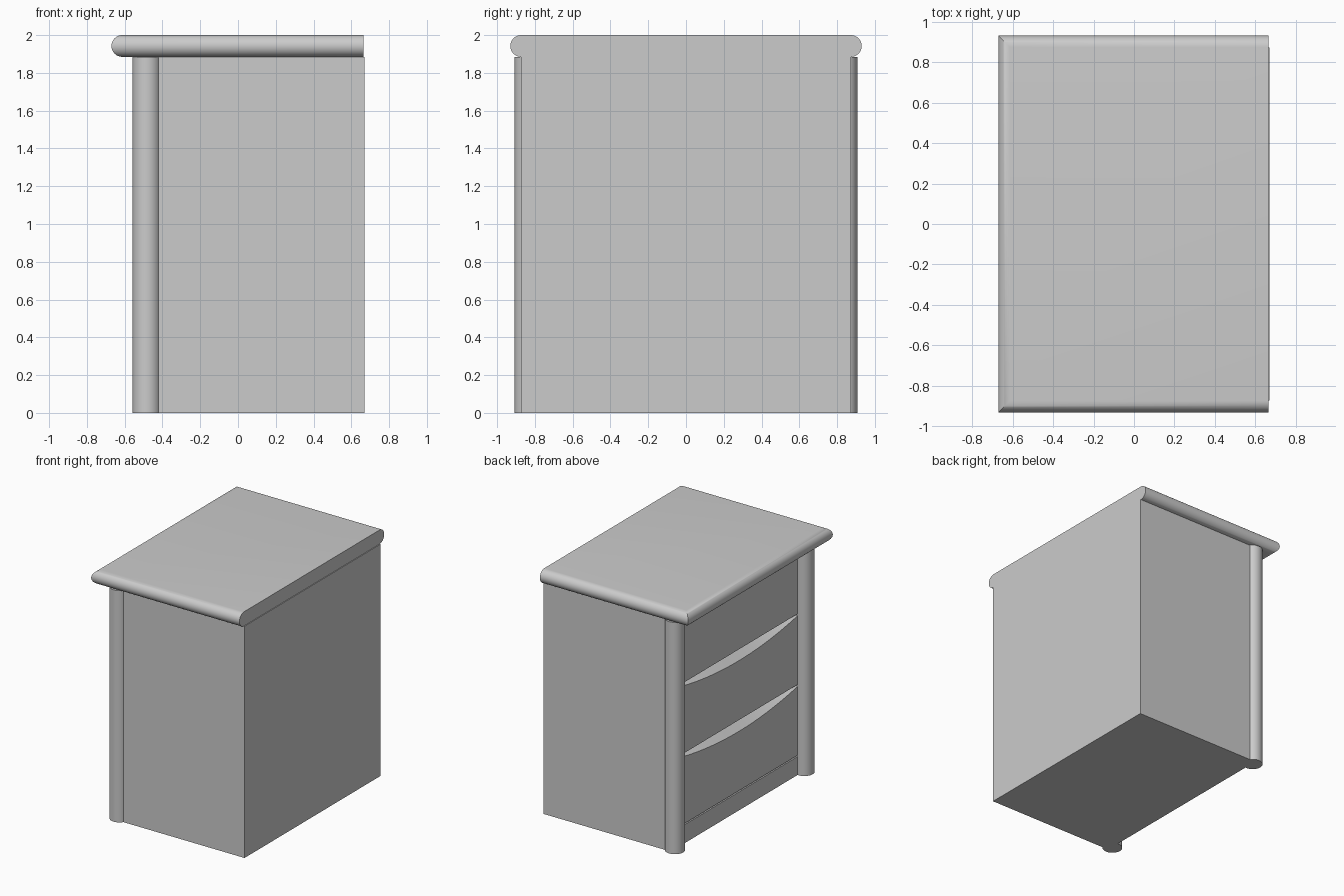
import bpy, bmesh, math

if "Cube" in bpy.data.objects:
    bpy.data.objects.remove(bpy.data.objects["Cube"])

grey = bpy.data.materials.new("plain grey")
grey.diffuse_color = (0.6, 0.6, 0.6, 1.0)
grey.use_nodes = True
grey.node_tree.nodes["Principled BSDF"].inputs["Base Color"].default_value = grey.diffuse_color


def finish(name, bm, smooth=False):
    bmesh.ops.recalc_face_normals(bm, faces=bm.faces)
    me = bpy.data.meshes.new(name)
    bm.to_mesh(me)
    bm.free()
    me.materials.append(grey)
    ob = bpy.data.objects.new(name, me)
    bpy.context.collection.objects.link(ob)
    if smooth:
        bpy.ops.object.select_all(action='DESELECT')
        bpy.context.view_layer.objects.active = ob
        ob.select_set(True)
        bpy.ops.object.shade_smooth_by_angle(angle=math.radians(35))
    return ob


def loft(name, rings, smooth=False):
    """Skin a stack of equal closed rings and cap both ends."""
    bm = bmesh.new()
    vs = [[bm.verts.new(p) for p in ring] for ring in rings]
    n = len(vs[0])
    for a, b in zip(vs, vs[1:]):
        for i in range(n):
            j = (i + 1) % n
            bm.faces.new((a[i], a[j], b[j], b[i]))
    bm.faces.new(vs[0])
    bm.faces.new(vs[-1])
    return finish(name, bm, smooth)


def box(name, x0, x1, y0, y1, z0, z1):
    ring = [(x0, y0), (x1, y0), (x1, y1), (x0, y1)]
    return loft(name, [[(x, y, z) for x, y in ring] for z in (z0, z1)])


FRONT, INNER, BACK = -0.474, -0.37, 0.67
SIDE, OPEN, TOP = 0.873, 0.80, 1.885

# Cabinet body with side panels reaching forward to the posts
box("cabinet_body", INNER, BACK, -OPEN, OPEN, 0, TOP)
for s, tag in ((-1, "right"), (1, "left")):
    y0, y1 = sorted((s * OPEN, s * SIDE))
    box("side_panel_" + tag, -0.45, BACK, y0, y1, 0, TOP)

# Round corner posts
for s, tag in ((-1, "right"), (1, "left")):
    rings = [[(-0.483 + 0.075 * math.cos(t), s * 0.832 + 0.075 * math.sin(t), z)
              for t in (2 * math.pi * i / 48 for i in range(48))] for z in (0, TOP)]
    loft("corner_post_" + tag, rings, True)

# Plinth under the drawers
box("plinth", FRONT, INNER, -OPEN, OPEN, 0, 0.15)


# Drawer fronts: the top edge is scooped along an arc as a finger pull
def drawer(name, z0, z1):
    rings = []
    for i in range(33):
        y = -OPEN + 2 * OPEN * i / 32
        sag = 0.08 * max(0.0, 1 - (y / 0.77) ** 2) + 0.002
        rings.append([(FRONT, y, z0), (FRONT, y, z1 - sag),
                      (INNER, y, z1), (INNER, y, z0)])
    loft(name, rings, True)


for i, name in enumerate(("lower_drawer", "middle_drawer", "upper_drawer")):
    drawer(name, 0.16 + 0.575 * i, 0.725 + 0.575 * i)

# Top slab, rounded on three sides with mitred corners and a square rear end
R = 0.0575
rings = []
for i in range(21):
    a = -math.pi / 2 + math.pi * i / 20
    inset = R * (1 - math.cos(a))
    x0, y, z = -0.67 + inset, 0.93 - inset, 2 - R + R * math.sin(a)
    rings.append([(x0, -y, z), (0.664, -y, z), (0.664, y, z), (x0, y, z)])
loft("top_slab", rings, True)
